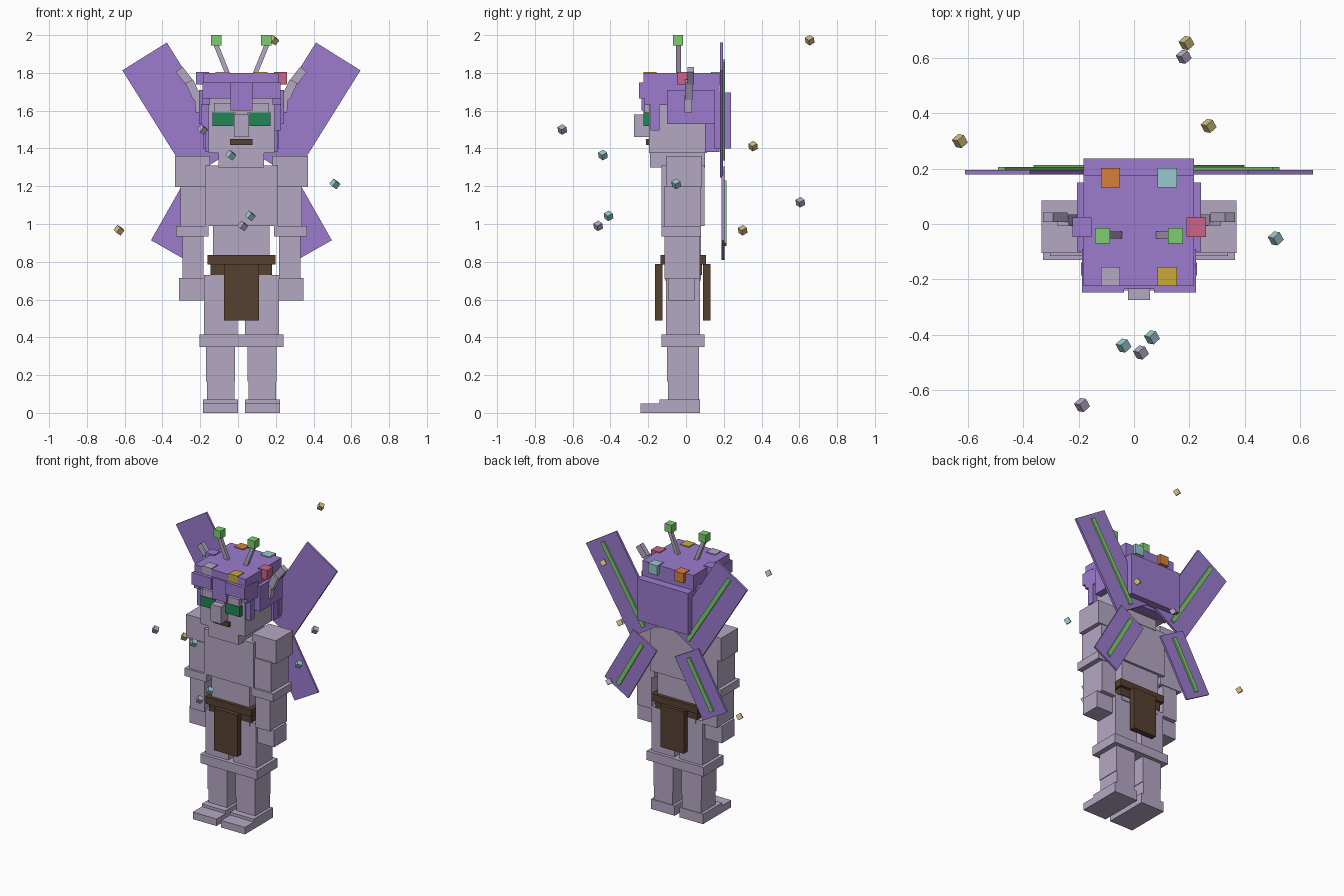
import bpy, math
from mathutils import Matrix, Vector

if "Cube" in bpy.data.objects:
    bpy.data.objects.remove(bpy.data.objects["Cube"])

CX = 0.018  # the figure's own mirror plane


def mat(name, r, g, b):
    m = bpy.data.materials.new(name)
    lin = lambda c: ((c / 255 + 0.055) / 1.055) ** 2.4
    m.diffuse_color = (lin(r), lin(g), lin(b), 1)
    m.use_nodes = True
    m.node_tree.nodes["Principled BSDF"].inputs["Base Color"].default_value = m.diffuse_color
    return m


LILAC = mat("lilac_grey", 181, 169, 196)
PURPLE = mat("purple", 156, 123, 206)
EYE = mat("deep_green", 32, 135, 86)
BROWN = mat("brown", 86, 64, 48)
GREEN = mat("leaf_green", 126, 205, 112)
ORANGE = mat("orange", 214, 128, 60)
YELLOW = mat("yellow", 200, 170, 56)
PINK = mat("pink", 203, 100, 136)
AQUA = mat("aqua", 153, 200, 206)
CREAM = mat("cream", 205, 188, 125)

FACES = [(0, 1, 3, 2), (4, 6, 7, 5), (0, 4, 5, 1), (2, 3, 7, 6), (0, 2, 6, 4), (1, 5, 7, 3)]


def block(name, m, centre, size, rot=None):
    """Box from centre, size and optional rotation matrix."""
    rot = rot or Matrix.Identity(3)
    pts = [Vector(centre) + rot @ Vector((sx * size[0] / 2, sy * size[1] / 2, sz * size[2] / 2))
           for sx in (-1, 1) for sy in (-1, 1) for sz in (-1, 1)]
    me = bpy.data.meshes.new(name)
    me.from_pydata(pts, [], FACES)
    me.materials.append(m)
    ob = bpy.data.objects.new(name, me)
    bpy.context.collection.objects.link(ob)
    return ob


def span(name, m, x, y, z):
    """Box from its ranges; x is measured from the mirror plane."""
    c = [(r[0] + r[1]) / 2 for r in (x, y, z)]
    return block(name, m, (c[0] + CX, c[1], c[2]), [r[1] - r[0] for r in (x, y, z)])


def mid(name, m, half, y, z):
    span(name, m, (-half, half), y, z)


def pair(name, m, x, y, z):
    span(name + "_right", m, x, y, z)
    span(name + "_left", m, (-x[1], -x[0]), y, z)


def tilted_pair(name, m, centre, size, deg):
    """Mirrored boxes leaning outward by deg at their top."""
    for side, s in (("right", 1), ("left", -1)):
        rot = Matrix.Rotation(math.radians(deg * s), 3, 'Y')
        block(f"{name}_{side}", m, (CX + s * centre[0], centre[1], centre[2]), size, rot)


# legs
pair("foot", LILAC, (.018, .204), (-.14, .075), (0, .07))
pair("toes", LILAC, (.018, .204), (-.24, -.13), (0, .05))
pair("ankle", LILAC, (.037, .183), (-.095, .07), (.065, .17))
pair("shin", LILAC, (.033, .187), (-.10, .07), (.165, .36))
mid("knee_band", LILAC, .222, (-.13, .097), (.35, .415))
pair("thigh", LILAC, (.02, .198), (-.105, .075), (.41, .73))

# torso
mid("waist", LILAC, .15, (-.11, .08), (.70, 1.0))
mid("chest", LILAC, .193, (-.13, .097), (.99, 1.31))

# belt and loincloth
mid("belt", BROWN, .18, (-.135, .105), (.785, .835))
mid("lower_belt", BROWN, .163, (-.115, .085), (.73, .785))
mid("front_flap", BROWN, .092, (-.165, -.125), (.49, .787))
mid("back_flap", BROWN, .092, (.09, .13), (.49, .787))

# arms
pair("shoulder", LILAC, (.165, .352), (-.105, .085), (1.195, 1.36))
pair("upper_arm", LILAC, (.187, .322), (-.115, .08), (.98, 1.20))
pair("elbow_band", LILAC, (.173, .347), (-.13, .08), (.935, .99))
pair("forearm", LILAC, (.20, .312), (-.115, .075), (.71, .94))
pair("hand", LILAC, (.20, .33), (-.095, .045), (.595, .715))

# head and face
mid("jaw", LILAC, .12, (-.19, .10), (1.30, 1.39))
mid("head", LILAC, .175, (-.195, .11), (1.375, 1.70))
mid("nose", LILAC, .04, (-.275, -.19), (1.46, 1.58))
mid("nose_bridge", LILAC, .035, (-.225, -.19), (1.57, 1.62))
pair("brow", LILAC, (.03, .145), (-.22, -.19), (1.59, 1.64))
pair("eye", EYE, (.042, .153), (-.225, -.19), (1.52, 1.59))
mid("mouth", BROWN, .06, (-.213, -.19), (1.418, 1.45))

# hair
mid("hair_cap", PURPLE, .2, (-.225, .178), (1.68, 1.80))
pair("fringe", PURPLE, (.055, .207), (-.248, -.15), (1.665, 1.75))
mid("fringe_centre", PURPLE, .058, (-.235, -.18), (1.60, 1.75))
pair("side_hair", PURPLE, (.165, .225), (-.10, .15), (1.53, 1.71))
pair("temple_hair", PURPLE, (.165, .207), (-.22, -.09), (1.63, 1.74))
pair("sideburn", PURPLE, (.165, .21), (-.187, -.14), (1.495, 1.635))
mid("nape_hair", PURPLE, .19, (.10, .178), (1.38, 1.72))
mid("back_hair", PURPLE, .2, (.15, .237), (1.40, 1.695))

# head ornaments
for name, m, x, y in (("orange_bead", ORANGE, -.085, .167), ("aqua_bead", AQUA, .12, .167),
                      ("pink_bead", PINK, .225, -.012), ("purple_bead", PURPLE, -.188, -.012),
                      ("lilac_bead", LILAC, -.085, -.19), ("yellow_bead", YELLOW, .12, -.19)):
    block(name, m, (x, y, 1.772), (.07, .07, .068))

# ears in three jointed pieces
tilted_pair("ear_base", LILAC, (.228, .012, 1.635), (.035, .04, .09), 5)
tilted_pair("ear_middle", LILAC, (.255, .015, 1.71), (.045, .04, .10), 25)
tilted_pair("ear_tip", LILAC, (.303, .025, 1.785), (.045, .035, .085), 38)

# antennae
tilted_pair("antenna_stalk", LILAC, (.103, -.04, 1.87), (.025, .025, .17), 22)
pair("antenna_tip", GREEN, (.105, .16), (-.07, -.015), (1.945, 2.0))

# wings with a green rib on the back
tilted_pair("upper_wing", PURPLE, (.335, .187, 1.603), (.278, .016, .67), 32)
tilted_pair("upper_wing_rib", GREEN, (.335, .20, 1.603), (.03, .012, .61), 32)
tilted_pair("lower_wing", PURPLE, (.275, .196, 1.057), (.213, .014, .45), -29.6)
tilted_pair("lower_wing_rib", GREEN, (.275, .208, 1.057), (.03, .012, .38), -29.6)

# floating specks
TURN = Matrix.Rotation(.5, 3, 'Z') @ Matrix.Rotation(.45, 3, 'X') @ Matrix.Rotation(.5, 3, 'Y')
for i, (m, p) in enumerate(((CREAM, (.19, .655, 1.973)), (LILAC, (.18, .605, 1.115)),
                            (CREAM, (.27, .355, 1.412)), (CREAM, (-.63, .30, .967)),
                            (AQUA, (.513, -.052, 1.212)), (AQUA, (-.038, -.44, 1.365)),
                            (AQUA, (.065, -.41, 1.043)), (LILAC, (.025, -.465, .99)),
                            (LILAC, (-.188, -.655, 1.50)))):
    block(f"speck_{i + 1}", m, p, (.034, .034, .034), TURN)
